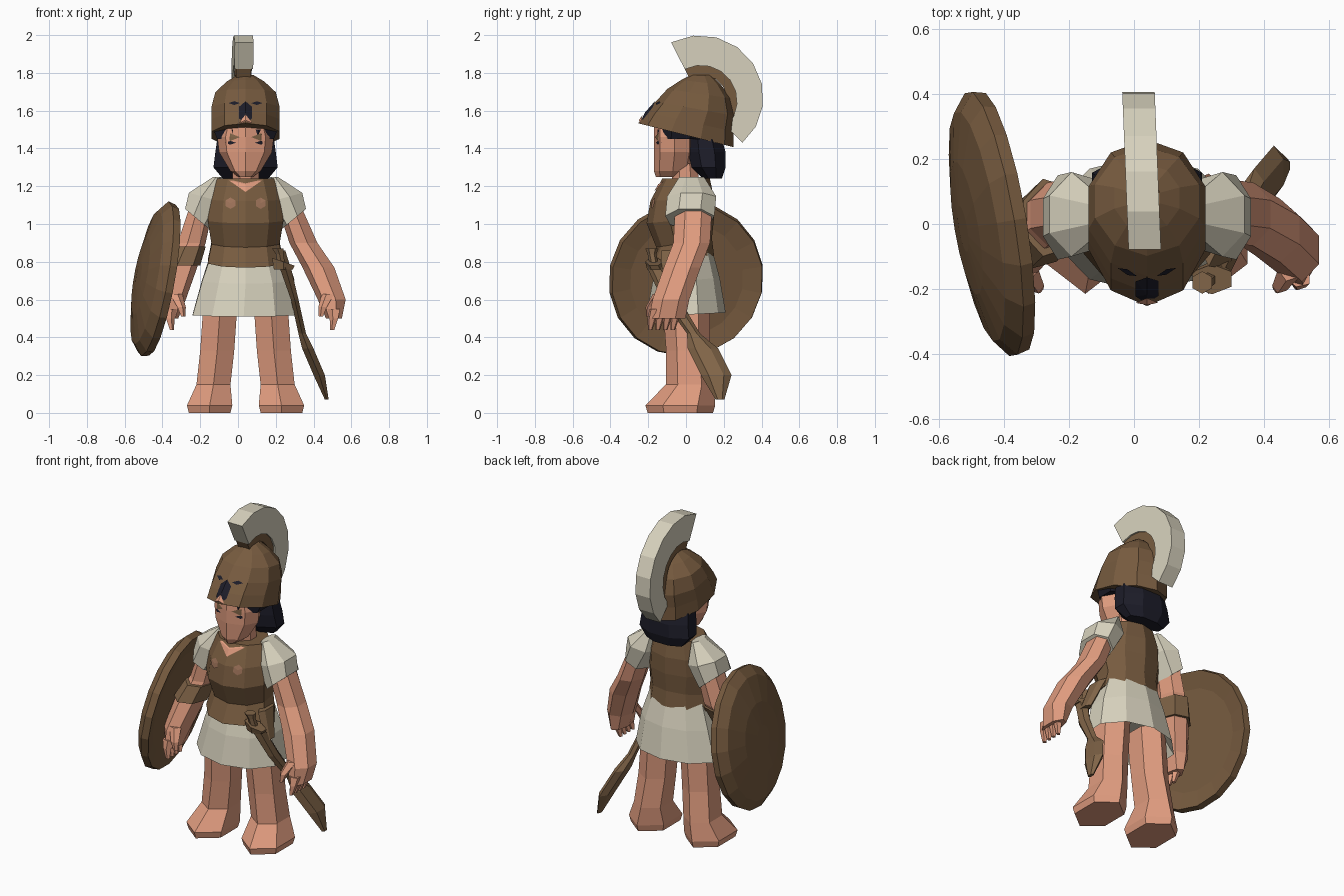
import bpy, bmesh, math
from mathutils import Vector
from mathutils.bvhtree import BVHTree

default = bpy.data.objects.get("Cube")
if default:
    bpy.data.objects.remove(default)

BODY_CENTRE = .04  # the figure stands a little off the origin because of the shield


def material(name, red, green, blue):
    made = bpy.data.materials.new(name)
    made.use_nodes = True
    made.diffuse_color = (red, green, blue, 1)
    shader = made.node_tree.nodes["Principled BSDF"]
    shader.inputs["Base Color"].default_value = made.diffuse_color
    return made


bronze = material("bronze", .185, .105, .05)
leather = material("leather", .22, .13, .065)
copper = material("copper", .34, .17, .1)
skin = material("skin", .74, .33, .21)
cloth = material("cream cloth", .68, .64, .51)
hair = material("black hair", .012, .012, .022)


def finish(name, bm, paint):
    bmesh.ops.recalc_face_normals(bm, faces=bm.faces)
    mesh = bpy.data.meshes.new(name)
    bm.to_mesh(mesh)
    bm.free()
    mesh.materials.append(paint)
    part = bpy.data.objects.new(name, mesh)
    part.location.x = BODY_CENTRE
    bpy.context.collection.objects.link(part)
    return part


def skin_over(name, loops, paint):
    """Join loops of points into a closed solid."""
    bm = bmesh.new()
    loops = [[bm.verts.new(point) for point in loop] for loop in loops]
    for lower, upper in zip(loops, loops[1:]):
        for k in range(len(lower)):
            bm.faces.new((lower[k - 1], lower[k], upper[k], upper[k - 1]))
    bm.faces.new(loops[0])
    bm.faces.new(loops[-1])
    return finish(name, bm, paint)


def loft(name, paint, rings, sides=8, ridge=False, lean_x=0, lean_y=0, side=1):
    """Rings are z, x, y, half width and half depth; the lean fades to the last ring."""
    turn = 0 if ridge else math.pi / sides
    grow = 1 if ridge else 1 / math.cos(turn)
    loops = []
    for index, (z, x, y, width, *depth) in enumerate(rings):
        depth = depth[0] if depth else width
        fade = 1 - index / (len(rings) - 1)
        loop = []
        for k in range(sides):
            angle = turn + k * math.tau / sides
            c, s = math.cos(angle) * grow, math.sin(angle) * grow
            loop.append((side * (x + width * c), y + depth * s,
                         z + fade * (lean_x * c + lean_y * s)))
        loops.append(loop)
    return skin_over(name, loops, paint)


def patch(name, paint, target, x, z, width, height, corners=4, lift=.006):
    """Painted polygon laid on the front surface of a part."""
    mesh = target.data
    tree = BVHTree.FromPolygons([v.co for v in mesh.vertices],
                                [tuple(p.vertices) for p in mesh.polygons])
    bm = bmesh.new()

    def on_surface(px, pz):
        hit = tree.ray_cast(Vector((px, -1, pz)), Vector((0, 1, 0)))[0]
        return bm.verts.new((px, (hit.y if hit else -.1) - lift, pz))

    angles = [k * math.tau / corners - math.pi / 2 for k in range(corners)]
    rim = [on_surface(x + width * math.cos(a), z + height * math.sin(a)) for a in angles]
    centre = on_surface(x, z)
    for k in range(corners):
        bm.faces.new((rim[k - 1], rim[k], centre))
    made = finish(name, bm, paint)
    if sum(p.normal.y for p in made.data.polygons) > 0:
        made.data.flip_normals()


def crest_arc(name, paint, outer, inner, thickness, shrink=0):
    """Solid arc over the helmet, from the brow to the nape."""
    steps = 8
    loops = []
    for k in range(steps + 1):
        t = k / steps
        angle = math.radians(117 - 162 * t)
        loop = []
        for radius, across in ((outer - shrink * t * t, -1), (outer - shrink * t * t, 1),
                               (inner, 1), (inner, -1)):
            y = .08 + radius * math.cos(angle)
            loop.append((across * thickness - .01 - .04 * y, y, 1.65 + radius * math.sin(angle)))
        loops.append(loop)
    skin_over(name, loops, paint)


for label, side in (("left", 1), ("right", -1)):
    # Leg and foot, toes turned out
    loft(label + "_leg", skin, [(.62, .13, 0, .09, .11), (.33, .15, .01, .09, .1),
                                (.15, .17, .02, .09, .11), (.04, .19, -.03, .12, .16),
                                (0, .19, -.03, .11, .15)], sides=6, side=side)
    # Sleeve
    loft(label + "_sleeve", cloth, [(1.03, .26, .02, .06, .12), (1.14, .21, .03, .09, .12),
                                    (1.25, .15, .03, .02, .06)],
         sides=7, lean_x=.05, side=side)
    # Arm: the right one hangs closer to the body
    spread = 1 if side > 0 else .7
    wrist = .24 + .23 * spread
    loft(label + "_arm", skin, [(z, .24 + out * spread, y, width, .09) for z, out, y, width in
                                ((1.08, 0, .04, .06), (.9, .07, .03, .07), (.77, .15, -.02, .08),
                                 (.6, .22, -.08, .07), (.5, .23, -.1, .04))],
         sides=7, side=side)
    # Hand
    for finger in range(4):
        y = -.17 + .04 * finger
        loft(label + "_finger", skin, [(.55, wrist, y, .03, .02), (.5, wrist, y - .01, .02),
                                       (.44, wrist - .01, y - .02, .01)], sides=5, side=side)
    loft(label + "_thumb", skin, [(.63, wrist - .03, -.14, .03), (.56, wrist - .06, -.19, .02),
                                  (.51, wrist - .07, -.2, .01)], sides=5, side=side)

# Tunic skirt, hollow underneath
loft("skirt", cloth, [(.85, 0, 0, .18, .13), (.7, 0, 0, .23, .17), (.52, -.01, 0, .27, .2),
                      (.55, -.01, 0, .25, .18), (.65, 0, 0, .2, .14)], sides=10, lean_y=.02)

# Cuirass with studs and open neckline
cuirass = loft("cuirass", bronze, [(.8, 0, -.03, .2, .17), (.9, 0, -.01, .18, .14),
                                   (1.02, 0, -.03, .2, .17), (1.13, 0, -.02, .19, .16),
                                   (1.24, 0, 0, .15, .12)], sides=10, lean_y=.03)
for side in (-1, 1):
    patch("chest_stud", copper, cuirass, side * .08, 1.11, .03, .03, corners=6)
patch("neckline", skin, cuirass, 0, 1.21, .1, .04, corners=3)

# Arm band and domed round shield
loft("arm_band", leather, [(.78, .34, -.02, .09, .11), (.88, .3, .02, .08, .11)], sides=7, side=-1)
dome = [math.radians(degrees) for degrees in (10, 30, 60, 90)]
shield = loft("shield", bronze, [(.09 * math.cos(a), 0, 0, .41 * math.sin(a)) for a in dome]
              + [(-.04, 0, 0, .4), (-.02, 0, 0, .3)], sides=18)
shield.rotation_mode = "QUATERNION"
shield.rotation_quaternion = Vector((-1, -.17, .18)).to_track_quat("Z", "Y")
shield.location = (-.44, 0, .71)

# Sheathed sword at the left hip
loft("sword_grip", leather, [(.87, .17, -.18, .03), (.84, .18, -.18, .02), (.79, .19, -.17, .02)], sides=6)
loft("sword_guard", leather, [(.8, .2, -.17, .06, .04), (.76, .2, -.16, .05, .04)],
     sides=6, lean_x=-.02)
loft("scabbard", leather, [(.77, .21, -.16, .03, .04), (.6, .26, -.08, .02, .04),
                           (.42, .3, .04, .02, .03), (.34, .33, .09, .03, .07),
                           (.2, .39, .16, .03, .07), (.07, .43, .18, .01, .02)], sides=6)
loft("hip_strap", leather, [(.86, .19, -.05, .02, .07), (.7, .24, -.09, .02, .04)], sides=6)

# Neck and face
loft("neck", skin, [(1.2, 0, 0, .07), (1.32, 0, -.01, .07)])
face = loft("face", skin, [(1.25, 0, -.08, .04, .08), (1.28, 0, -.07, .08, .1),
                           (1.38, 0, -.06, .14, .11), (1.46, 0, -.06, .15, .11),
                           (1.56, 0, -.05, .12, .12)], ridge=True)
for side in (-1, 1):
    patch("eye", hair, face, side * .08, 1.43, .03, .01, lift=.004)
    patch("eyebrow", leather, face, side * .08, 1.46, .05, .02, lift=.003)

# Hair at the nape and under the helmet rim
loft("hair_back", hair, [(1.24, 0, .14, .12, .05), (1.3, 0, .12, .17, .09), (1.38, 0, .11, .16, .1),
                         (1.45, 0, .1, .15, .09)])
loft("hair_fringe", hair, [(1.45, 0, -.03, .15, .12), (1.5, 0, -.02, .17, .13)])

# Helmet pushed up over the brow, with its face opening
helmet = loft("helmet", bronze, [(1.47, 0, 0, .18, .24), (1.54, 0, .02, .18, .22),
                                 (1.61, 0, .05, .18, .2), (1.69, 0, .07, .16, .16),
                                 (1.75, 0, .08, .1, .1), (1.79, 0, .08, .04, .05)],
              sides=10, lean_y=-.06)
patch("face_slot", hair, helmet, 0, 1.59, .04, .06, corners=6)
patch("nose_gap", skin, helmet, 0, 1.55, .04, -.03, corners=3, lift=.009)
for side in (-1, 1):
    patch("eye_slot", hair, helmet, side * .06, 1.64, .03, .01)

# Curved crest and its holder
crest_arc("crest", cloth, .35, .19, .05, shrink=.04)
crest_arc("crest_holder", bronze, .19, .14, .04)
